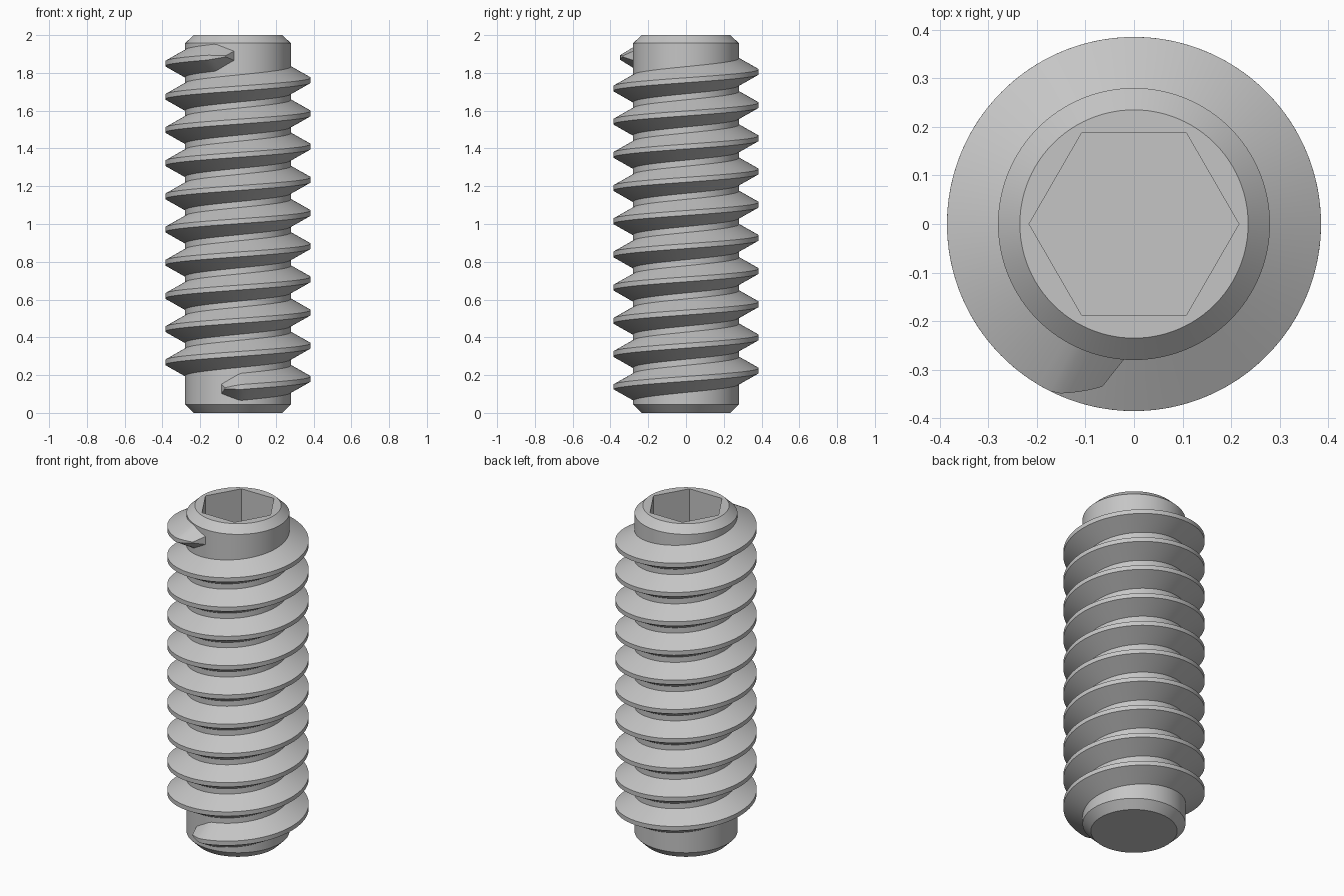
import bpy, bmesh
from math import radians, cos, sin, pi

if "Cube" in bpy.data.objects:
    bpy.data.objects.remove(bpy.data.objects["Cube"], do_unlink=True)

# Plain grey metal
steel = bpy.data.materials.new("steel_grey")
steel.use_nodes = True
GREY = (0.56, 0.56, 0.56, 1)
steel.diffuse_color = GREY
steel.node_tree.nodes["Principled BSDF"].inputs["Base Color"].default_value = GREY

CORE_R, CHAMFER_R, THREAD_R = 0.28, 0.235, 0.385
HEX_APOTHEM, SOCKET_DEPTH = 0.187, 0.45
PITCH, SEGMENTS = 0.1757, 96


def loft(name, rings, wrap):
    """Skin a list of closed rings of points and cap both ends."""
    bm = bmesh.new()
    loops = [[bm.verts.new(p) for p in ring] for ring in rings]
    n = len(loops[0])
    for low, high in zip(loops, loops[1:]):
        for i in range(n):
            j = (i + 1) % n
            bm.faces.new((low[i], low[j], high[j], high[i]))
    bm.faces.new(loops[0])
    bm.faces.new(loops[-1])
    bmesh.ops.recalc_face_normals(bm, faces=bm.faces)
    mesh = bpy.data.meshes.new(name)
    bm.to_mesh(mesh)
    bm.free()
    mesh.materials.append(steel)
    ob = bpy.data.objects.new(name, mesh)
    bpy.context.collection.objects.link(ob)
    bpy.ops.object.select_all(action="DESELECT")
    ob.select_set(True)
    bpy.context.view_layer.objects.active = ob
    bpy.ops.object.shade_smooth_by_angle(angle=radians(wrap))
    return ob


def circle(r, z):
    angles = [2 * pi * i / SEGMENTS for i in range(SEGMENTS)]
    return [(r * cos(a), r * sin(a), z) for a in angles]


def hexagon(z):
    """Ring of points along a hexagon with corners on the x axis."""
    ring = []
    for i in range(SEGMENTS):
        a = 2 * pi * i / SEGMENTS
        r = HEX_APOTHEM / cos(a % (pi / 3) - pi / 6)
        ring.append((r * cos(a), r * sin(a), z))
    return ring


# Chamfered shaft with a hexagonal socket sunk in its top
loft("shaft_with_hex_socket", [
    circle(CHAMFER_R, 0), circle(CORE_R, 0.045),
    circle(CORE_R, 1.957), circle(CHAMFER_R, 2),
    hexagon(2), hexagon(2 - SOCKET_DEPTH)], 25)

# Right-handed helical thread, tapering at both ends
START, END = -108.7, 266 + 9 * 360
STEPS, TAPER = 960, 21
thread = []
for k in range(STEPS + 1):
    deg = START + (END - START) * k / STEPS
    from_start, from_end = deg - START, END - deg
    u = min(from_start / TAPER, from_end / TAPER, 1)
    shear = 7 * (1 - u) * (1 if from_start < from_end else -1)
    crest_r = 0.341 + (THREAD_R - 0.341) * u
    root_half = 0.025 + 0.048 * u
    crest_half = 0.003 + 0.010 * u
    ring = []
    for r, h, d in ((CORE_R - 0.002, -root_half, deg),
                    (crest_r, -crest_half, deg + shear),
                    (crest_r, crest_half, deg + shear),
                    (CORE_R - 0.002, root_half, deg)):
        a = radians(d)
        ring.append((r * cos(a), r * sin(a), 0.18 + PITCH * d / 360 + h))
    thread.append(ring)
loft("helical_thread", thread, 25)
